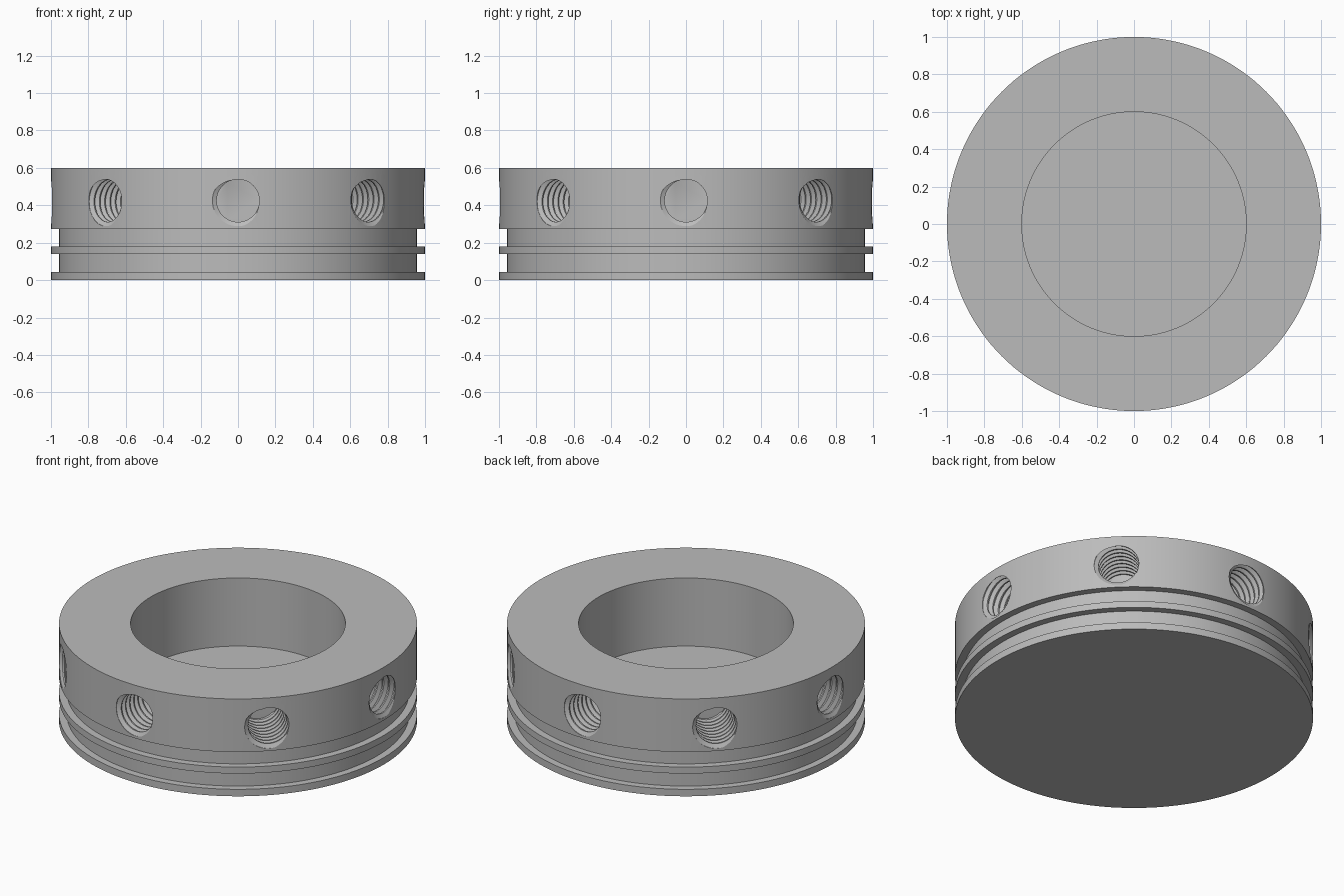
import bpy, bmesh
from math import sin, cos, pi, radians
from mathutils import Matrix

cube = bpy.data.objects.get("Cube")
if cube:
    bpy.data.objects.remove(cube, do_unlink=True)

# Material
steel = bpy.data.materials.new("grey steel")
steel.use_nodes = True
GREY = (0.5, 0.5, 0.5, 1)
steel.diffuse_color = GREY
steel.node_tree.nodes["Principled BSDF"].inputs["Base Color"].default_value = GREY


def make_object(name, bm):
    bmesh.ops.recalc_face_normals(bm, faces=bm.faces)
    mesh = bpy.data.meshes.new(name)
    bm.to_mesh(mesh)
    bm.free()
    mesh.materials.append(steel)
    obj = bpy.data.objects.new(name, mesh)
    bpy.context.collection.objects.link(obj)
    return obj


def lathe(name, profile, segments):
    """Closed solid from (radius, height) points; the ends are capped."""
    bm = bmesh.new()
    rings = [[bm.verts.new((r * cos(2 * pi * i / segments), r * sin(2 * pi * i / segments), z))
              for i in range(segments)] for r, z in profile]
    for a, b in zip(rings, rings[1:]):
        for i in range(segments):
            j = (i + 1) % segments
            bm.faces.new((a[i], a[j], b[j], b[i]))
    bm.faces.new(rings[0])
    bm.faces.new(rings[-1])
    return make_object(name, bm)


# Grooved cup: outer wall from the base up, over the rim, down the bore
OUTER, GROOVE, BORE, HEIGHT, FLOOR = 1.0, 0.957, 0.6, 0.6, 0.18
cup = lathe("grooved_cup", [
    (OUTER, 0), (OUTER, 0.043), (GROOVE, 0.043), (GROOVE, 0.14),
    (OUTER, 0.14), (OUTER, 0.18), (GROOVE, 0.18), (GROOVE, 0.273),
    (OUTER, 0.273), (OUTER, HEIGHT), (BORE, HEIGHT), (BORE, FLOOR)], 144)

# Threaded blind holes: a helical grid, clamped flat at both ends
HOLES, HOLE_Z = 8, 0.425
MINOR, MAJOR, PITCH = 0.114, 0.137, 0.04
INNER_END, OUTER_END, COLUMNS = 0.65, 1.05, 48
PHASE = 0.995 - PITCH * 215 / 360          # groove centre where the angle is zero
KNOTS = [(-0.4, MINOR), (-0.08, MAJOR), (0.08, MAJOR), (0.4, MINOR)]


def add_thread(bm, turn):
    part = bmesh.new()
    per_turn = len(KNOTS)
    first = int((INNER_END - PHASE) / PITCH) - 3
    last = int((OUTER_END - PHASE) / PITCH) + 3
    grid = []
    for j in range(COLUMNS):
        angle = 2 * pi * j / COLUMNS
        column = []
        for n in range(first, last + 1):
            for offset, r in KNOTS:
                x = PHASE + PITCH * (n + offset + j / COLUMNS)
                if not INNER_END < x < OUTER_END:
                    x, r = min(max(x, INNER_END), OUTER_END), MINOR
                column.append(part.verts.new((x, r * cos(angle), HOLE_Z + r * sin(angle))))
        grid.append(column)
    for j in range(COLUMNS):
        wrap = per_turn if j == COLUMNS - 1 else 0
        nxt = grid[(j + 1) % COLUMNS]
        for m in range(len(grid[0]) - per_turn - 1):
            part.faces.new((grid[j][m], nxt[m + wrap], nxt[m + wrap + 1], grid[j][m + 1]))
    bmesh.ops.remove_doubles(part, verts=part.verts, dist=0.00002)
    bmesh.ops.delete(part, geom=[v for v in part.verts if not v.link_faces], context='VERTS')
    bmesh.ops.holes_fill(part, edges=[e for e in part.edges if e.is_boundary], sides=0)
    bmesh.ops.recalc_face_normals(part, faces=part.faces)
    bmesh.ops.triangulate(part, faces=[f for f in part.faces if len(f.verts) <= 4])
    bmesh.ops.transform(part, matrix=Matrix.Rotation(turn, 4, 'Z'), verts=part.verts)
    temp = bpy.data.meshes.new("thread")
    part.to_mesh(temp)
    part.free()
    bm.from_mesh(temp)
    bpy.data.meshes.remove(temp)


bm = bmesh.new()
for k in range(HOLES):
    add_thread(bm, 2 * pi * k / HOLES)
cutter = make_object("thread_cutter", bm)
cutter.hide_render = True

# Cut the holes, then drop the cutter
cut = cup.modifiers.new("threaded holes", 'BOOLEAN')
cut.operation = 'DIFFERENCE'
cut.solver = 'EXACT'
cut.object = cutter
bpy.ops.object.select_all(action='DESELECT')
cup.select_set(True)
bpy.context.view_layer.objects.active = cup
bpy.ops.object.modifier_apply(modifier=cut.name)
bpy.data.objects.remove(cutter, do_unlink=True)
bpy.ops.object.shade_smooth_by_angle(angle=radians(25))
